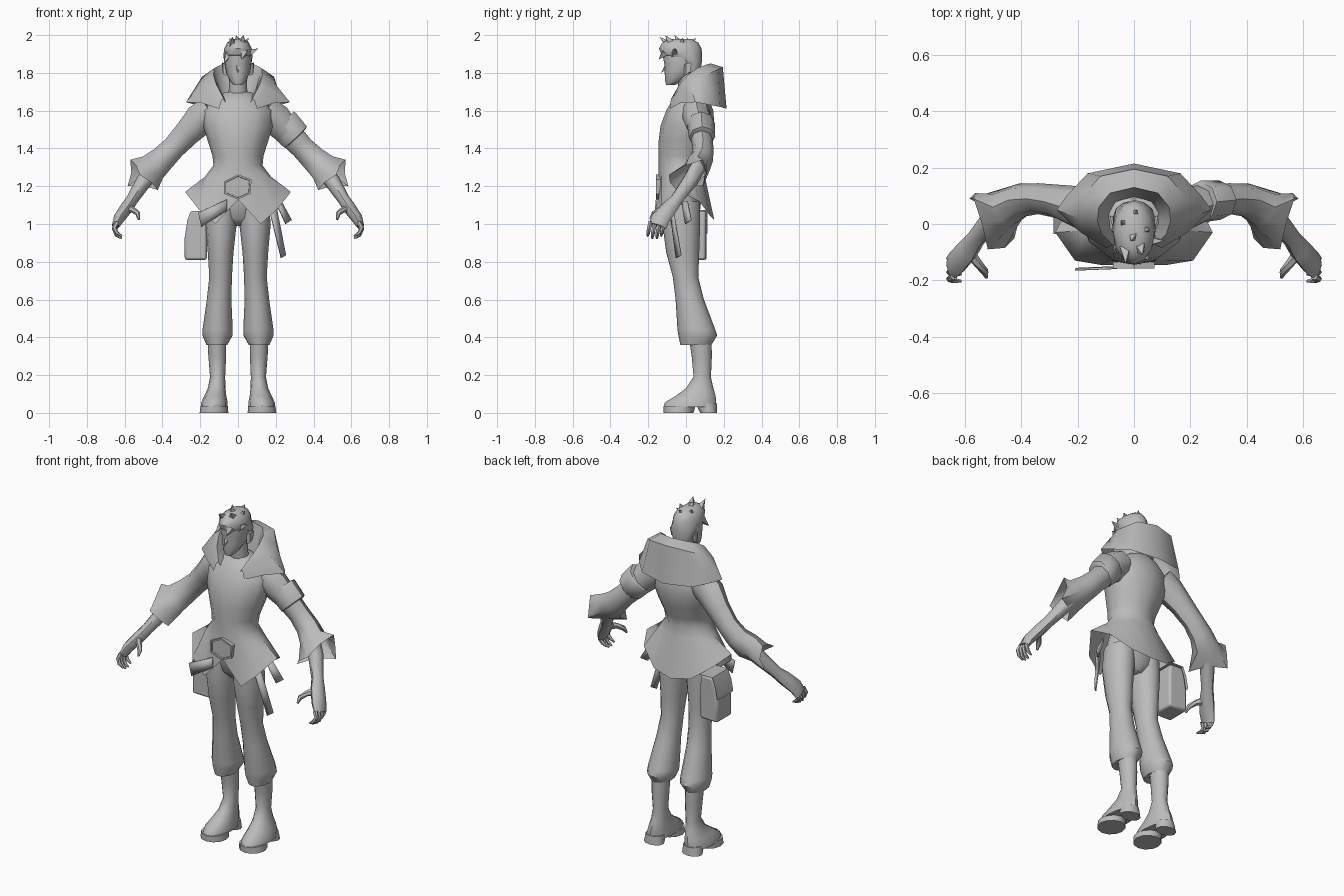
import bpy, bmesh, math
from mathutils import Vector

grey = bpy.data.materials.new("plain grey")
grey.diffuse_color = (0.5, 0.5, 0.5, 1)


def make(name, verts, faces, s=1):
    me = bpy.data.meshes.new(name)
    me.from_pydata([(v[0] * s, v[1], v[2]) for v in verts], [], faces)
    bm = bmesh.new()
    bm.from_mesh(me)
    bmesh.ops.recalc_face_normals(bm, faces=bm.faces)
    bm.to_mesh(me)
    bm.free()
    me.materials.append(grey)
    ob = bpy.data.objects.new(name, me)
    bpy.context.collection.objects.link(ob)
    return ob


def skin(name, rings, s=1, closed=True, cap0=True, cap1=True):
    """Join equal-length rings of points with quads."""
    n = len(rings[0])
    faces = []
    for i in range(len(rings) - 1):
        for k in range(n if closed else n - 1):
            k2 = (k + 1) % n
            faces.append((i * n + k, i * n + k2, (i + 1) * n + k2, (i + 1) * n + k))
    if closed and cap0:
        faces.append(tuple(range(n)))
    if closed and cap1:
        faces.append(tuple((len(rings) - 1) * n + k for k in range(n)))
    return make(name, [p for r in rings for p in r], faces, s)


def ring(z, cx, hw, yf, yb, n=12):
    """Level oval, starting at the front and turning towards +x."""
    cy, ry = (yf + yb) / 2, (yb - yf) / 2
    return [(cx + hw * math.sin(2 * math.pi * k / n),
             cy - ry * math.cos(2 * math.pi * k / n), z) for k in range(n)]


def stack(name, rows, s=1, n=12, **kw):
    return skin(name, [ring(*r, n=n) for r in rows], s, **kw)


def tube_rings(path, n=8):
    """Path rows: x, y, z, radius across, radius along y."""
    pts = [Vector(p[:3]) for p in path]
    out = []
    for i, p in enumerate(path):
        t = (pts[min(i + 1, len(pts) - 1)] - pts[max(i - 1, 0)]).normalized()
        u = t.cross(Vector((0, 1, 0))).normalized()
        v = u.cross(t)
        out.append([pts[i] + u * p[3] * math.cos(2 * math.pi * k / n)
                    + v * p[4] * math.sin(2 * math.pi * k / n) for k in range(n)])
    return out


def tube(name, path, s=1, n=8, **kw):
    return skin(name, tube_rings(path, n), s, **kw)


def spike(name, base, tip, r):
    b, t = Vector(base), Vector(tip)
    d = (t - b).normalized()
    u = d.orthogonal().normalized()
    v = d.cross(u)
    vs = [b + (u * math.cos(a) + v * math.sin(a)) * r for a in (0, 1.571, 3.142, 4.712)]
    return make(name, vs + [t], [(0, 1, 4), (1, 2, 4), (2, 3, 4), (3, 0, 4), (0, 1, 2, 3)])


def plate(name, pts):
    ob = make(name, pts, [tuple(range(len(pts)))])
    ob.modifiers.new("thickness", 'SOLIDIFY').thickness = 0.008
    return ob


# Coat body with flared, pointed hem
hem_half = [(0, -.145, 1.13), (.12, -.145, 1.0), (.21, -.13, 1.08), (.28, -.03, 1.17),
            (.23, .07, 1.12), (.12, .13, 1.04), (0, .15, 1.02)]
hem = hem_half + [(-x, y, z) for x, y, z in hem_half[5:0:-1]]
coat_rows = [(1.70, 0, .065, -.03, .09), (1.66, 0, .13, -.07, .12), (1.60, 0, .19, -.105, .145),
             (1.52, 0, .185, -.135, .15), (1.44, 0, .16, -.145, .135), (1.36, 0, .135, -.145, .10),
             (1.31, 0, .13, -.145, .09), (1.25, 0, .175, -.145, .10)]
skin("coat", [ring(*r) for r in coat_rows] + [hem], cap1=False)

# Pelvis under the coat
stack("pelvis", [(1.25, 0, .12, -.12, .07), (1.12, 0, .165, -.12, .08),
                 (1.03, 0, .13, -.10, .07), (.99, 0, .05, -.06, .04)])

# Tall folded collar: each row runs neck base, crest, fold, drape edge
side = [[(.04, -.055, 1.60), (.075, -.075, 1.66), (.085, -.08, 1.66), (.10, -.085, 1.61)],
        [(.055, -.03, 1.64), (.115, -.035, 1.74), (.15, -.03, 1.72), (.19, -.03, 1.64)],
        [(.075, .0, 1.65), (.13, .01, 1.79), (.195, .02, 1.745), (.275, .05, 1.645)],
        [(.08, .04, 1.66), (.125, .06, 1.825), (.19, .09, 1.78), (.24, .10, 1.635)],
        [(.06, .075, 1.66), (.085, .11, 1.845), (.12, .17, 1.82), (.165, .18, 1.62)]]
back = [[(0, .09, 1.66), (0, .13, 1.85), (0, .195, 1.83), (0, .215, 1.61)]]
skin("collar", side + back + [[(-x, y, z) for x, y, z in r] for r in side[::-1]], closed=False)

# Neck, head, nose, ears
stack("neck", [(1.62, 0, .06, -.03, .085), (1.72, 0, .048, -.04, .06), (1.82, 0, .05, -.05, .06)])
stack("head", [(1.735, 0, .02, -.105, -.06), (1.755, 0, .042, -.11, -.02), (1.80, 0, .062, -.113, .045),
               (1.85, 0, .07, -.115, .07), (1.90, 0, .072, -.125, .078), (1.95, 0, .062, -.12, .07),
               (1.975, 0, .035, -.09, .04)])
spike("nose", (0, -.10, 1.835), (0, -.132, 1.80), .016)
for s in (1, -1):
    skin("ear", [[(.062, -.01, 1.785), (.062, .02, 1.80), (.062, .025, 1.85), (.062, -.01, 1.845)],
                 [(.078, .0, 1.79), (.082, .022, 1.805), (.086, .03, 1.855), (.08, .0, 1.85)]], s)

# Swept hair with spikes
stack("hair", [(1.80, 0, .05, .0, .076), (1.86, 0, .074, -.03, .084), (1.895, 0, .077, -.13, .086),
               (1.93, 0, .073, -.143, .082), (1.96, 0, .058, -.125, .065), (1.98, 0, .03, -.09, .03)])
for b, t in [((-.03, -.09, 1.95), (-.03, -.14, 1.99)), ((.02, -.08, 1.96), (.03, -.11, 2.0)),
             ((0, -.04, 1.96), (-.01, -.06, 2.0)), ((.035, -.02, 1.95), (.055, -.02, 1.985)),
             ((-.03, .0, 1.95), (-.045, .01, 1.985)), ((0, .03, 1.95), (.01, .05, 1.985)),
             ((.05, -.06, 1.90), (.108, -.06, 1.93)), ((-.05, -.07, 1.90), (-.075, -.11, 1.85)),
             ((.03, -.11, 1.91), (.02, -.145, 1.87))]:
    spike("hair_spike", b, t, .026)

cuff = [(.57, .09, 1.34), (.565, .11, 1.27), (.585, .09, 1.20), (.49, .04, 1.20),
        (.425, -.05, 1.18), (.46, -.085, 1.22), (.52, -.09, 1.26), (.54, 0, 1.31)]
for s in (1, -1):
    # Sleeve with wide pointed cuff
    sleeve = tube_rings([(.14, .05, 1.60, .08, .075), (.20, .06, 1.555, .085, .075),
                         (.27, .08, 1.48, .07, .06), (.34, .09, 1.405, .062, .055),
                         (.40, .085, 1.345, .068, .06), (.45, .06, 1.30, .078, .07)])
    skin("sleeve", sleeve + [cuff], s, cap1=False)
    # Forearm and palm
    tube("forearm", [(.42, .08, 1.33, .045, .045), (.50, .02, 1.225, .042, .042),
                     (.56, -.05, 1.13, .032, .034), (.59, -.09, 1.085, .034, .045),
                     (.63, -.135, 1.03, .03, .05), (.648, -.15, .99, .02, .048)], s)
    # Curled fingers and thumb
    for i in range(4):
        y = -.115 - .024 * i
        d = .012 * abs(i - 1.5)
        tube("finger", [(.64, y, 1.01, .014, .013), (.655, y - .008, .97 + d / 2, .013, .012),
                        (.642, y - .014, .935 + d, .011, .011), (.615, y - .016, .918 + d, .005, .005)], s, 6)
    tube("thumb", [(.585, -.10, 1.08, .025, .02), (.555, -.14, 1.075, .016, .016),
                   (.53, -.17, 1.055, .014, .014), (.525, -.19, 1.025, .006, .006)], s, 6)
    # Trouser leg gathered below the knee
    stack("trouser_leg", [(1.12, .085, .078, -.12, .075), (1.0, .09, .083, -.125, .075),
                          (.85, .092, .068, -.105, .07), (.72, .092, .06, -.07, .065),
                          (.60, .10, .065, -.055, .095), (.44, .108, .08, -.045, .155),
                          (.41, .108, .08, -.04, .165), (.36, .112, .055, -.03, .135)], s)
    # Boot shaft and foot
    stack("boot", [(.40, .112, .05, .015, .135), (.30, .11, .047, .03, .137), (.19, .108, .04, .04, .132),
                   (.13, .113, .047, .0, .145), (.09, .12, .058, -.055, .157),
                   (.055, .125, .07, -.112, .16), (.03, .126, .072, -.12, .16)], s)
    stack("boot_sole", [(.035, .126, .072, -.12, .05), (0, .127, .076, -.118, .04)], s)
    stack("boot_heel", [(.05, .124, .055, .05, .163), (0, .126, .06, .075, .165)], s)

# Band on one upper arm
tube("arm_band", [(.235, .08, 1.535, .085, .07), (.24, .08, 1.53, .088, .074),
                  (.305, .085, 1.46, .082, .07), (.31, .085, 1.455, .07, .06)])

# Six-sided buckle: rim plus slightly recessed plate
hexa = [(-.075, 1.225), (0, 1.262), (.072, 1.235), (.066, 1.16), (0, 1.13), (-.075, 1.16)]


def hex_ring(k, y):
    return [(x * k, y, 1.195 + (z - 1.195) * k) for x, z in hexa]


skin("buckle", [hex_ring(1, -.135), hex_ring(1, -.158), hex_ring(.86, -.158), hex_ring(.84, -.15)])

# Belt end and hanging straps
plate("belt_end", [(-.06, -.152, 1.13), (-.21, -.158, 1.06), (-.195, -.155, .985), (-.06, -.15, 1.07)])
plate("long_strap", [(.165, -.09, 1.09), (.205, -.075, 1.09), (.255, -.03, .835), (.23, -.055, .82)])
plate("short_strap", [(.195, -.02, 1.12), (.225, .01, 1.12), (.28, .03, 1.02), (.25, .0, 1.0)])

# Hip pouch with flap
pouch = [[(x, y, z) for x, y in ((x0, -.03), (x1, -.035), (x1, .105), (x0, .11))]
         for z, x0, x1 in ((.81, -.282, -.165), (.93, -.282, -.165), (1.02, -.268, -.165), (1.07, -.25, -.17))]
bev = skin("pouch", pouch).modifiers.new("soft edges", 'BEVEL')
bev.width, bev.segments, bev.limit_method = .012, 2, 'ANGLE'
skin("pouch_flap", [[(-.165, y, 1.075), (-.252, y, 1.075), (-.274, y, 1.02), (-.287, y, .95)]
                    for y in (-.036, .114)], closed=False)

# Smooth shading with crisp edges
bpy.ops.object.select_all(action='SELECT')
bpy.context.view_layer.objects.active = bpy.context.scene.objects[0]
bpy.ops.object.shade_smooth_by_angle(angle=math.radians(45))
